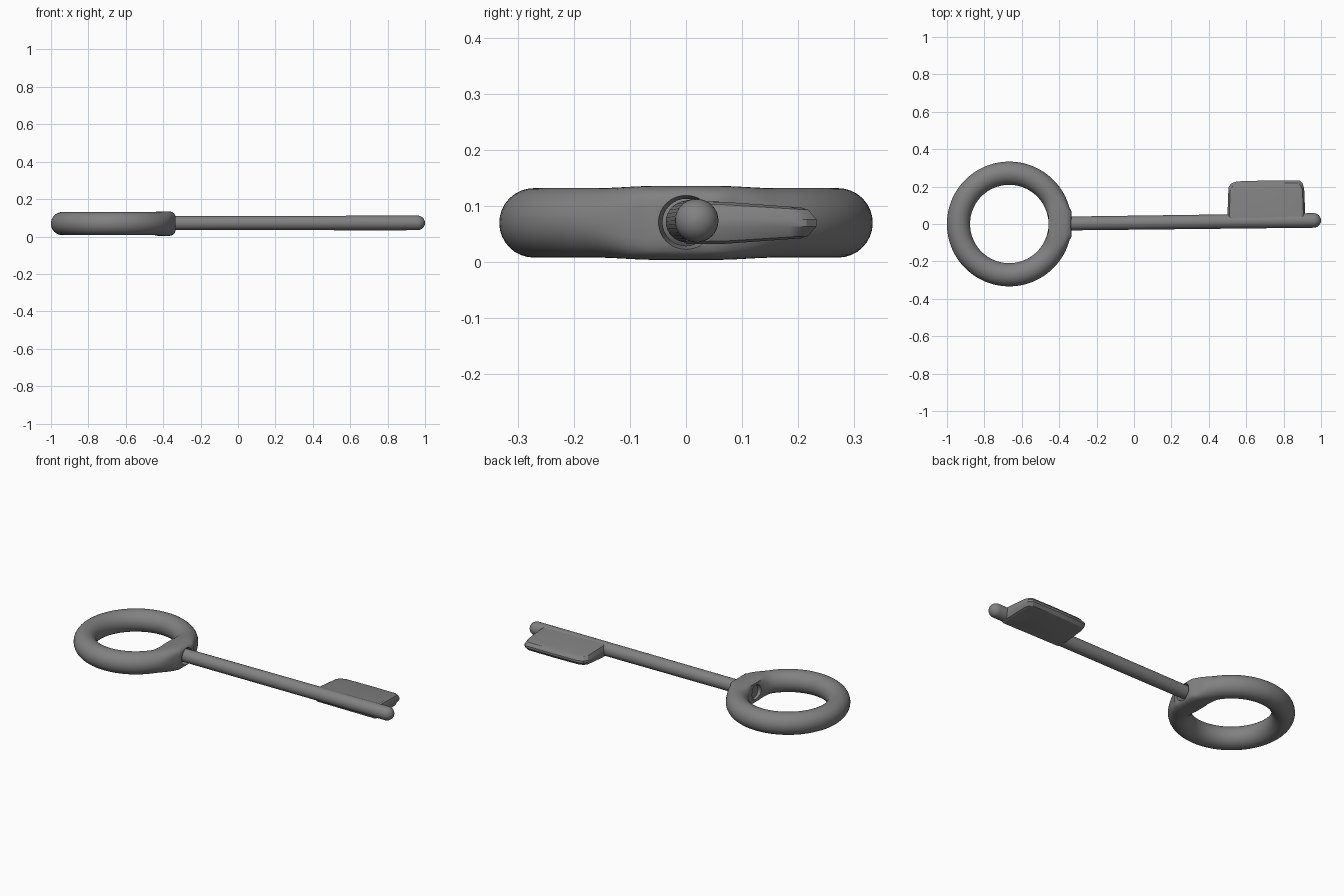
import bpy, bmesh, math
from mathutils import Vector

if "Cube" in bpy.data.objects:
    bpy.data.objects.remove(bpy.data.objects["Cube"])

iron = bpy.data.materials.new("dark grey iron")
iron.diffuse_color = (0.22, 0.22, 0.22, 1)
iron.use_nodes = True
iron.node_tree.nodes["Principled BSDF"].inputs["Base Color"].default_value = iron.diffuse_color


def make(name, verts, faces, angle=35):
    me = bpy.data.meshes.new(name)
    me.from_pydata(verts, [], faces)
    bm = bmesh.new()
    bm.from_mesh(me)
    bmesh.ops.recalc_face_normals(bm, faces=bm.faces)
    bm.to_mesh(me)
    bm.free()
    ob = bpy.data.objects.new(name, me)
    bpy.context.collection.objects.link(ob)
    me.materials.append(iron)
    bpy.ops.object.select_all(action='DESELECT')
    ob.select_set(True)
    bpy.context.view_layer.objects.active = ob
    bpy.ops.object.shade_smooth_by_angle(angle=math.radians(angle))
    return ob


def loft(name, rings, closed=False, angle=35):
    """Skin a list of equal-length closed loops, capping the ends if open."""
    n, k = len(rings[0]), len(rings)
    verts = [v for r in rings for v in r]
    faces = [(i * n + j, i * n + (j + 1) % n,
              (i + 1) % k * n + (j + 1) % n, (i + 1) % k * n + j)
             for i in range(k if closed else k - 1) for j in range(n)]
    if not closed:
        faces += [tuple(range(n)), tuple(range((k - 1) * n, k * n))]
    return make(name, verts, faces, angle)


def tube_rings(path, n=32):
    """Circles facing x, from (x, y, z, radius) stations."""
    return [[(x, y + r * math.cos(2 * math.pi * j / n),
              z + r * math.sin(2 * math.pi * j / n)) for j in range(n)]
            for x, y, z, r in path]


def spow(v, p):
    return math.copysign(abs(v) ** p, v)


# Ring handle: torus whose section turns boxy where the shaft joins
CX, CZ, MAJOR, MINOR = -0.667, 0.069, 0.2715, 0.062
rings = []
for i in range(96):
    t = 2 * math.pi * i / 96
    a = min(t, 2 * math.pi - t)
    w = max(0.0, min(1.0, (0.62 - a) / 0.42))
    w = w * w * (3 - 2 * w)
    p = 1 - 0.5 * w
    loop = []
    for j in range(32):
        s = 2 * math.pi * j / 32
        r = MAJOR + MINOR * spow(math.cos(s), p)
        x, y = r * math.cos(t), r * math.sin(t)
        if a < 0.21 and math.cos(s) > 0.7:
            x = max(x, 0.334 * min(1, r / 0.333))  # flat seat for the shaft
        if a < 0.25 and math.cos(s) < -0.7:
            x = min(x, 0.2105)                     # flat inner seat
        loop.append((CX + x, y, CZ + MINOR * (1 + 0.065 * w) * spow(math.sin(s), p)))
    rings.append(loop)
handle = loft("ring_handle", rings, closed=True)

# Socket bored through the ring, flared at the mouth
cutter = loft("socket_cutter", tube_rings([(-0.52, 0, 0.07, 0.042), (-0.365, 0, 0.07, 0.042),
                                           (-0.325, 0, 0.07, 0.051), (-0.25, 0, 0.07, 0.051)]))
mod = handle.modifiers.new("socket", 'BOOLEAN')
mod.object, mod.operation, mod.solver = cutter, 'DIFFERENCE', 'EXACT'
bpy.context.view_layer.objects.active = handle
bpy.ops.object.select_all(action='DESELECT')
handle.select_set(True)
bpy.ops.object.modifier_apply(modifier=mod.name)
bpy.data.objects.remove(cutter)
bpy.ops.object.shade_smooth_by_angle(angle=math.radians(35))

# Shaft: slim rod leaning slightly to +y with a rounded tip
R = 0.037
stations = [(-0.445, 0.001, 0.071, R), (-0.33, 0.003, 0.072, R), (0.96, 0.019, 0.073, R + 0.002)]
for k in range(1, 7):
    a = math.radians(14.5 * k)
    stations.append((0.96 + 0.04 * math.sin(a), 0.019, 0.073, (R + 0.002) * math.cos(a)))
loft("shaft", tube_rings(stations))

# Bit: flat blade with chamfered outline, thinning toward its outer edge
def outline(inset, half):
    pts = [(0.50, 0.0), (0.50, 0.055), (0.505, 0.195), (0.518, 0.216), (0.55, 0.228),
           (0.72, 0.233), (0.885, 0.233), (0.903, 0.215), (0.91, 0.185),
           (0.915, 0.065), (0.915, 0.0)]
    loop = []
    for x, y in pts:
        yy = y - inset * (1 if y > 0.19 else 0)
        xx = x + inset * 0.7 * max(-1, min(1, (0.707 - x) / 0.18))
        taper = 1 - 0.32 * max(0, (yy - 0.06) / 0.17)
        loop.append((xx, yy, 0.069 + half * taper))
    return loop


layers = [(0.028, -0.038), (0.014, -0.033), (0, -0.009),
          (0, 0.009), (0.014, 0.033), (0.028, 0.038)]
loft("bit", [outline(i, h) for i, h in layers], angle=25)
